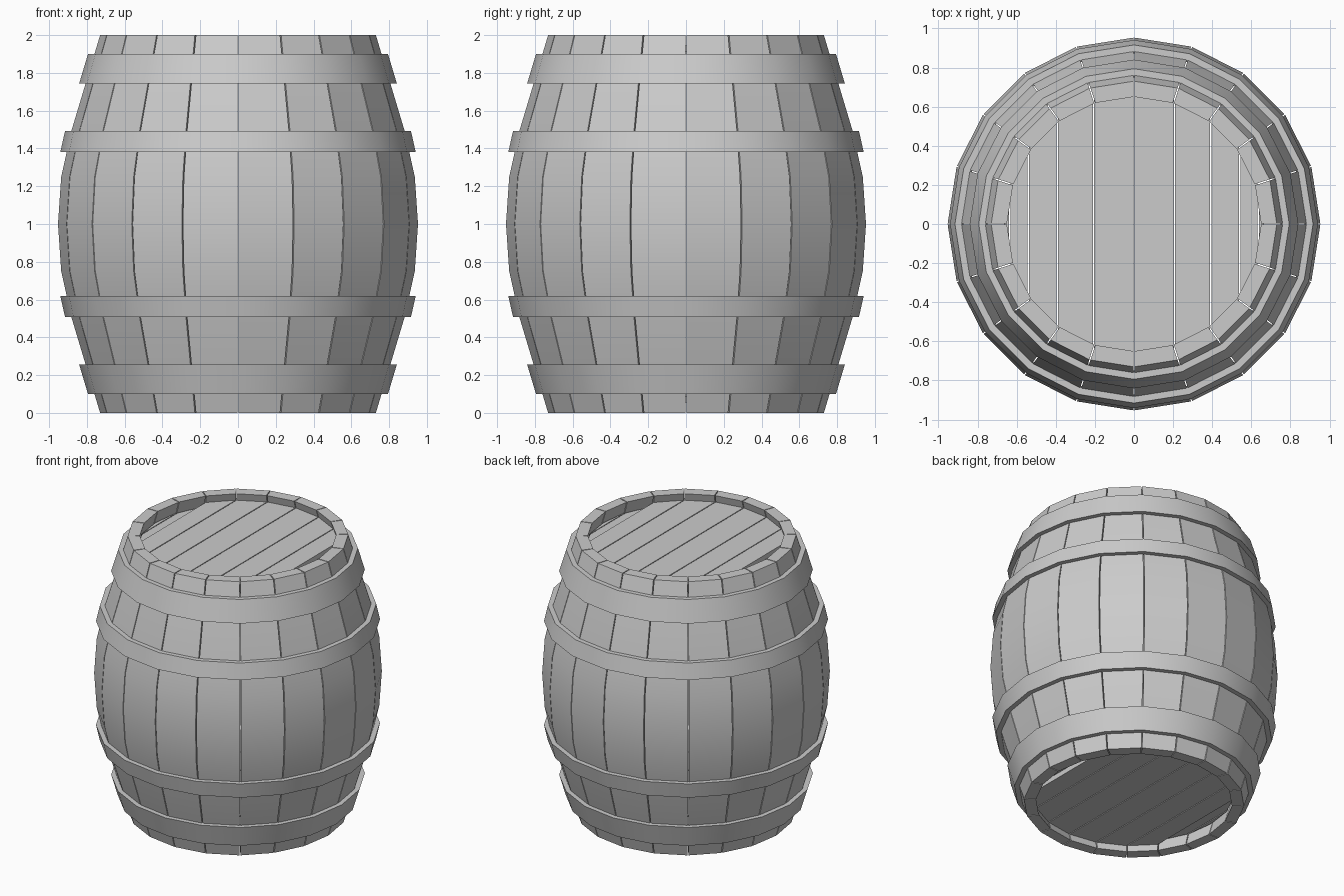
import bpy, bmesh
from math import sin, cos, radians

if "Cube" in bpy.data.objects:
    bpy.data.objects.remove(bpy.data.objects["Cube"])

SIDES = 20
STEP = radians(360 / SIDES)
GAP = 0.003
WALL = 0.08
# Bulging barrel profile: (radius, z)
PROFILE = [(0.73, 0), (0.805, 0.25), (0.88, 0.5), (0.936, 0.75), (0.953, 1),
           (0.936, 1.25), (0.88, 1.5), (0.805, 1.75), (0.73, 2)]


def radius_at(z):
    for (r0, z0), (r1, z1) in zip(PROFILE, PROFILE[1:]):
        if z0 <= z <= z1:
            return r0 + (r1 - r0) * (z - z0) / (z1 - z0)


def finish(name, bm, smooth=False):
    bmesh.ops.recalc_face_normals(bm, faces=bm.faces)
    mesh = bpy.data.meshes.new(name)
    bm.to_mesh(mesh)
    bm.free()
    obj = bpy.data.objects.new(name, mesh)
    bpy.context.collection.objects.link(obj)
    if smooth:
        bpy.ops.object.select_all(action='DESELECT')
        obj.select_set(True)
        bpy.context.view_layer.objects.active = obj
        bpy.ops.object.shade_smooth_by_angle(angle=radians(30))
    return obj


def polar(r, a, z, shift=0.0):
    # shift slides the point sideways along the tangent to leave a seam
    return (r * cos(a) - shift * sin(a), r * sin(a) + shift * cos(a), z)


def make_stave(i):
    bm = bmesh.new()
    loop = PROFILE + [(r - WALL, z) for r, z in reversed(PROFILE)]
    a, b = i * STEP, (i + 1) * STEP
    left = [bm.verts.new(polar(r, a, z, GAP)) for r, z in loop]
    right = [bm.verts.new(polar(r, b, z, -GAP)) for r, z in loop]
    n, half = len(loop), len(PROFILE)
    for j in range(n):
        k = (j + 1) % n
        bm.faces.new((left[j], right[j], right[k], left[k]))
    for side in (left, right):
        for j in range(half - 1):
            bm.faces.new((side[j], side[j + 1], side[n - 2 - j], side[n - 1 - j]))
    finish(f"stave_{i + 1}", bm, smooth=True)


def make_hoop(name, z0, z1):
    r0, r1 = radius_at(z0), radius_at(z1)
    out, inn = 0.034, -0.01
    section = [(r0 + out, z0), (r1 + out, z1), (r1 + inn, z1), (r0 + inn, z0)]
    bm = bmesh.new()
    rings = [[bm.verts.new(polar(r, i * STEP, z)) for r, z in section]
             for i in range(SIDES)]
    for i in range(SIDES):
        p, q = rings[i], rings[(i + 1) % SIDES]
        for j in range(4):
            k = (j + 1) % 4
            bm.faces.new((p[j], q[j], q[k], p[k]))
    finish(name, bm, smooth=True)


def make_head(name, z, inward):
    # Planks run front to back, their seams meeting the corners of the rim
    R, thick = 0.668, 0.05
    bm = bmesh.new()
    for k in range(-5, 5):
        zt = z + (0.03 * inward if k in (-5, -4, 3, 4) else 0)
        a, b = k * STEP, (k + 1) * STEP
        x0, x1 = R * sin(a) + GAP, R * sin(b) - GAP
        y0, y1 = R * cos(a), R * cos(b)
        outline = [(x0, -y0), (x1, -y1), (x1, y1), (x0, y0)]
        face = bm.faces.new([bm.verts.new((x, y, zt)) for x, y in outline])
        ext = bmesh.ops.extrude_face_region(bm, geom=[face], use_keep_orig=True)
        verts = [g for g in ext["geom"] if isinstance(g, bmesh.types.BMVert)]
        bmesh.ops.translate(bm, verts=verts, vec=(0, 0, thick * inward))
    bmesh.ops.remove_doubles(bm, verts=bm.verts, dist=0.0001)
    finish(name, bm)


# Staves
for i in range(SIDES):
    make_stave(i)

# Metal hoops, mirrored about the middle
for name, z0, z1 in (("end_hoop", 0.10, 0.255), ("quarter_hoop", 0.508, 0.62)):
    make_hoop("lower_" + name, z0, z1)
    make_hoop("upper_" + name, 2 - z1, 2 - z0)

# Plank lids recessed inside the rims
make_head("top_head", 1.945, -1)
make_head("bottom_head", 0.055, 1)
